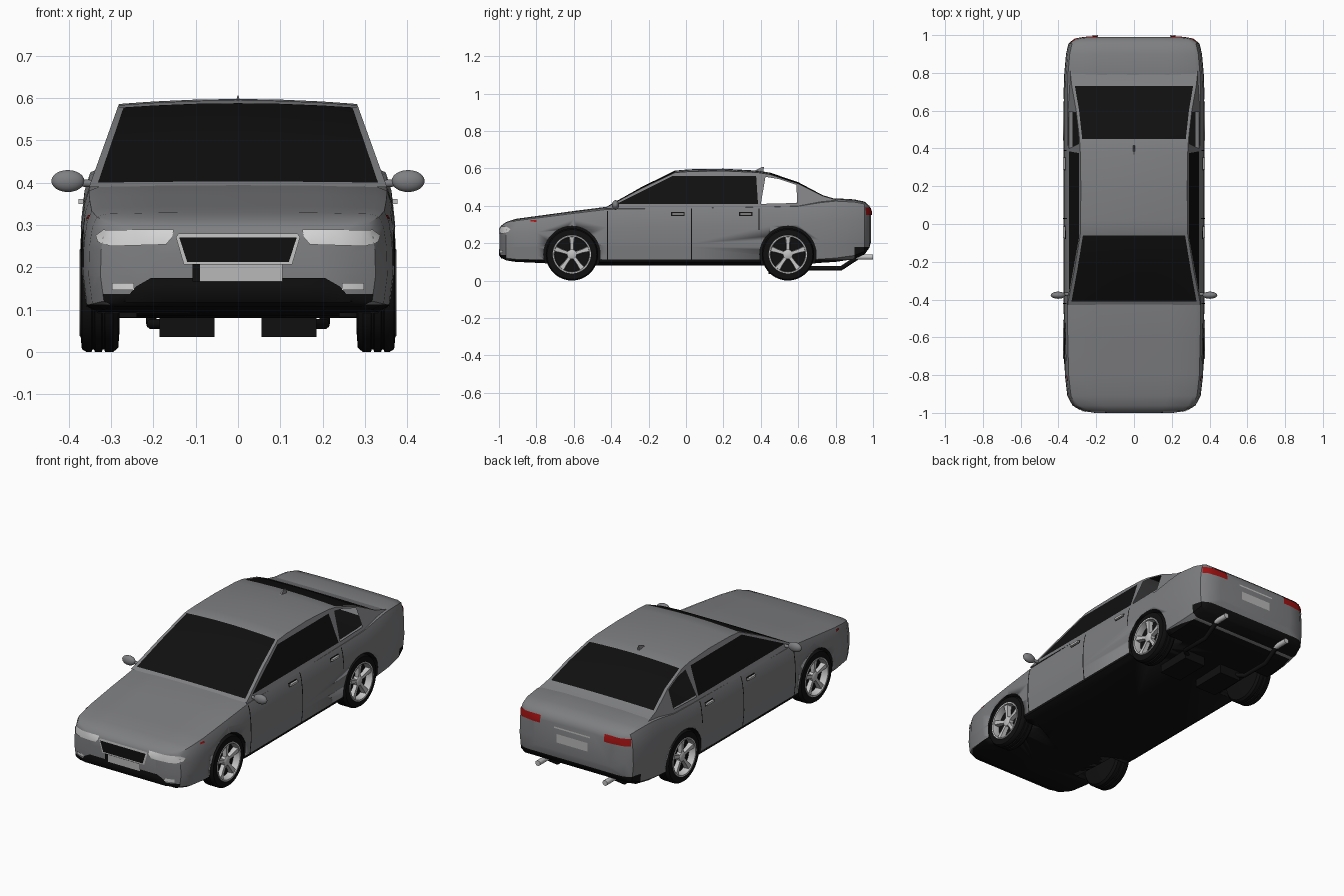
import bpy, bmesh, math
from mathutils import Vector
from mathutils.bvhtree import BVHTree

if "Cube" in bpy.data.objects:
    bpy.data.objects.remove(bpy.data.objects["Cube"])


def material(name, r, g, b):
    m = bpy.data.materials.new(name)
    m.use_nodes = True
    m.diffuse_color = (r, g, b, 1)
    m.node_tree.nodes["Principled BSDF"].inputs["Base Color"].default_value = (r, g, b, 1)
    return m


PAINT = material("grey paint", .21, .213, .222)
BLACK = material("black trim", .005, .005, .005)
SILVER = material("silver metal", .55, .55, .55)
LAMP = material("clear lamp", .68, .68, .68)
PLATE = material("pale plate", .48, .48, .48)
RED = material("red lamp", .36, .006, .006)


def finish(name, bm, mats, angle=35):
    bmesh.ops.remove_doubles(bm, verts=bm.verts[:], dist=1e-5)
    bmesh.ops.recalc_face_normals(bm, faces=bm.faces[:])
    me = bpy.data.meshes.new(name)
    bm.to_mesh(me)
    bm.free()
    for m in mats:
        me.materials.append(m)
    ob = bpy.data.objects.new(name, me)
    bpy.context.collection.objects.link(ob)
    bpy.ops.object.select_all(action='DESELECT')
    ob.select_set(True)
    bpy.context.view_layer.objects.active = ob
    bpy.ops.object.shade_smooth_by_angle(angle=math.radians(angle))
    return ob


def loft(bm, rings, cap=False, closed=True):
    rows = [[bm.verts.new(p) for p in ring] for ring in rings]
    n = len(rows[0])
    for a, b in zip(rows, rows[1:]):
        for i in range(n if closed else n - 1):
            j = (i + 1) % n
            bm.faces.new((a[i], a[j], b[j], b[i]))
    if cap:
        bm.faces.new(rows[0])
        bm.faces.new(rows[-1])


def bisect(bm, co, no):
    bmesh.ops.bisect_plane(bm, geom=bm.verts[:] + bm.edges[:] + bm.faces[:], plane_co=co, plane_no=no)


def lathe(bm, profile, side, cy, cz, n=36):
    # profile holds (radius, x) pairs spun about an axle
    angles = [i * math.tau / n for i in range(n)]
    loft(bm, [[(side * x, cy + r * math.cos(a), cz + r * math.sin(a)) for a in angles] for r, x in profile])


def box(name, lo, hi, mat):
    bm = bmesh.new()
    loft(bm, [[(lo[0], lo[1], z), (hi[0], lo[1], z), (hi[0], hi[1], z), (lo[0], hi[1], z)]
              for z in (lo[2], hi[2])], cap=True)
    return finish(name, bm, [mat])


# Lower body: sections along the length (y, half width, bottom, top)
STATIONS = [(-.997, .20, .14, .275), (-.987, .27, .122, .295), (-.962, .325, .108, .313),
            (-.91, .353, .10, .33), (-.80, .366, .095, .345), (-.60, .371, .085, .372),
            (-.42, .373, .08, .395), (0, .373, .08, .402), (.45, .373, .08, .408),
            (.60, .373, .085, .412), (.72, .372, .095, .432), (.80, .369, .10, .44),
            (.90, .36, .115, .434), (.955, .347, .14, .422), (.98, .315, .175, .40), (.99, .24, .21, .375)]
SECTION = [(0, 0), (.9, 0), (.975, .06), (1, .35), (.995, .65), (.975, .85),
           (.945, .955), (.88, .985), (.5, .997), (0, 1)]
ring = SECTION + [(-a, b) for a, b in SECTION[-2:0:-1]]
bm = bmesh.new()
loft(bm, [[(fx * w, y, zb + fz * (zt - zb)) for fx, fz in ring] for y, w, zb, zt in STATIONS], cap=True)
for z in (.112, .137, .18):
    bisect(bm, (0, 0, z), (0, 0, 1))
for f in bm.faces:
    c = f.calc_center_median()
    limit = .18 if c.y > .9 else .137 if c.y < -.955 else .112
    f.material_index = int(c.z < limit)
body = finish("body", bm, [PAINT, BLACK])
bm = bmesh.new()
bm.from_mesh(body.data)
SURFACE = BVHTree.FromBMesh(bm)
bm.free()

# Wheel arches cut out of the body
WHEELS = [(s, y) for s in (-1, 1) for y in (-.61, .545)]
for s, y in WHEELS:
    bm = bmesh.new()
    lathe(bm, [(0, .24), (.151, .24), (.151, .5), (0, .5)], s, y, .14)
    cutter = finish("arch_cutter", bm, [BLACK])
    cutter.hide_render = True
    mod = body.modifiers.new("arch", 'BOOLEAN')
    mod.object, mod.operation, mod.material_mode = cutter, 'DIFFERENCE', 'TRANSFER'
    bpy.context.view_layer.objects.active = body
    bpy.ops.object.modifier_apply(modifier=mod.name)
    bpy.data.objects.remove(cutter)


def decal(name, outline, mat, view, lift=.004, step=.025):
    # thin plate laid on the body; outline is drawn in the plane facing the view
    place = {"front": lambda u, v: ((u, -3, v), (0, 1, 0)),
             "back": lambda u, v: ((u, 3, v), (0, -1, 0)),
             "left": lambda u, v: ((3, u, v), (-1, 0, 0)),
             "right": lambda u, v: ((-3, u, v), (1, 0, 0)),
             "top": lambda u, v: ((u, v, 3), (0, 0, -1))}[view]
    bm = bmesh.new()
    bm.faces.new([bm.verts.new((u, v, 0)) for u, v in outline])
    for k, axis in enumerate(((1, 0, 0), (0, 1, 0))):
        lo, hi = min(p[k] for p in outline), max(p[k] for p in outline)
        n = int((hi - lo) / step) + 1
        for i in range(1, n):
            bisect(bm, Vector(axis) * (lo + (hi - lo) * i / n), axis)
    for v in bm.verts:
        origin, direction = place(v.co.x, v.co.y)
        hit, normal = SURFACE.ray_cast(Vector(origin), Vector(direction))[:2]
        if hit is None:
            hit, normal = SURFACE.find_nearest(Vector((origin[0], origin[1] / 3, origin[2])))[:2]
        if normal.dot(Vector(direction)) > 0:
            normal = -normal
        v.co = hit + normal * lift
    return finish(name, bm, [mat])


def rect(u0, u1, v0, v1):
    return [(u0, v0), (u1, v0), (u1, v1), (u0, v1)]


# Front details
decal("air_intake", [(-.27, .12), (.27, .12), (.24, .155), (.205, .175), (-.205, .175), (-.24, .155)], BLACK, "front")
decal("grille_frame", [(-.128, .207), (.128, .207), (.147, .272), (.14, .278), (-.14, .278), (-.147, .272)],
      SILVER, "front")
decal("grille", [(-.12, .213), (.12, .213), (.139, .271), (-.139, .271)], BLACK, "front", .007)
decal("front_plate", rect(-.09, .105, .167, .208), PLATE, "front", .008)
decal("front_plate_edge", rect(-.107, -.09, .167, .208), BLACK, "front", .008)
for s, side in ((1, "left"), (-1, "right")):
    def flip(pts):
        return [(s * u, v) for u, v in pts]
    decal(side + "_headlight", flip([(.155, .272), (.17, .254), (.30, .25), (.328, .26), (.333, .275),
                                     (.315, .288), (.152, .288)]), LAMP, "front")
    decal(side + "_fog_light", flip(rect(.245, .295, .147, .163)), LAMP, "front", .006)
    # Rear lights
    decal(side + "_tail_light", flip(rect(.195, .335, .35, .389)), RED, "back")
    # Side details: door gaps, marker and handles
    decal(side + "_marker", rect(-.83, -.80, .313, .322), RED, side)
    for i, (y, lo, hi) in enumerate(((-.42, .11, .372), (.03, .11, .385), (.39, .27, .385))):
        decal(side + "_door_gap_%d" % i, rect(y - .003, y + .003, lo, hi), BLACK, side, .002)
    for i, y in enumerate((-.043, .32)):
        decal(side + "_handle_recess_%d" % i, rect(y - .036, y + .036, .345, .366), BLACK, side, .002)
        box(side + "_handle_%d" % i, (s * .371 - .006, y - .031, .35), (s * .371 + .006, y + .031, .361), SILVER)
decal("rear_plate", rect(-.095, .095, .268, .315), PLATE, "back")
decal("trunk_strip", rect(-.11, .11, .345, .353), SILVER, "back")
decal("cabin_floor", rect(-.325, .325, -.37, .68), BLACK, "top", .003, .06)

# Cabin roof and glass: (y, edge height, crown) along the centre line
ROOF = [(-.43, .39, .002), (-.41, .40, .003), (-.24, .492, .007), (-.06, .577, .011), (.02, .583, .012),
        (.2, .586, .012), (.38, .578, .01), (.45, .567, .01), (.6, .518, .008), (.73, .453, .004), (.81, .43, .003)]


def wall_x(z):
    return .352 - (z - .39) * .36


bm = bmesh.new()
across = [-1, -.95, -.7, -.35, 0, .35, .7, .95, 1]
loft(bm, [[(t * wall_x(z), y, z + c * (1 - t * t)) for t in across] for y, z, c in ROOF], closed=False)
for f in bm.faces:
    c = f.calc_center_median()
    glass = -.41 < c.y < -.06 or .45 < c.y < .73
    f.material_index = int(glass and abs(c.x) < .95 * wall_x(c.z))
    if c.z > .3 and f.normal.z < 0:
        f.normal_flip()
finish("roof_and_screens", bm, [PAINT, BLACK])

# Cabin sides with dark door glass and an open rear quarter window
DOOR = [(-.37, .41), (.385, .41), (.375, .56), (-.07, .56)]
QUARTER = [(.40, .41), (.595, .415), (.59, .512), (.50, .542), (.425, .555)]


def edges(poly):
    return zip(poly, poly[1:] + poly[:1])


def inside(poly, p):
    return all((b[0] - a[0]) * (p.z - a[1]) - (b[1] - a[1]) * (p.y - a[0]) > 0 for a, b in edges(poly))


bm = bmesh.new()
outline = [(y, z) for y, z, c in ROOF] + [(.81, .385), (-.43, .385)]
for s in (-1, 1):
    bm.faces.new([bm.verts.new((s * wall_x(z), y, z)) for y, z in outline])
bmesh.ops.triangulate(bm, faces=bm.faces[:])
for poly in (DOOR, QUARTER):
    for a, b in edges(poly):
        bisect(bm, (0, a[0], a[1]), (0, a[1] - b[1], b[0] - a[0]))
for f in bm.faces:
    f.material_index = int(inside(DOOR, f.calc_center_median()))
bmesh.ops.delete(bm, geom=[f for f in bm.faces if inside(QUARTER, f.calc_center_median())], context='FACES')
finish("cabin_sides", bm, [PAINT, BLACK])

# Roof antenna
bm = bmesh.new()
loft(bm, [[(-.007, .36, .585), (.007, .36, .585), (.007, .415, .58), (-.007, .415, .58)],
          [(-.001, .405, .606), (.001, .405, .606), (.001, .416, .606), (-.001, .416, .606)]], cap=True)
finish("antenna", bm, [PAINT])

# Wheels: grooved tyre, rim, hub and five spokes
TYRE = [(0, .28), (.09, .28), (.13, .283), (.14, .295), (.14, .314), (.134, .316), (.134, .32), (.14, .322),
        (.14, .338), (.134, .34), (.134, .344), (.14, .346), (.14, .358), (.133, .369), (.102, .372),
        (.098, .335), (0, .335)]
for s, y in WHEELS:
    name = ("front_" if y < 0 else "rear_") + ("left_" if s > 0 else "right_")
    bm = bmesh.new()
    lathe(bm, TYRE, s, y, .14)
    finish(name + "tyre", bm, [BLACK])
    bm = bmesh.new()
    lathe(bm, [(.104, .371), (.102, .375), (.095, .374), (.092, .36), (.092, .336)], s, y, .14)
    lathe(bm, [(.026, .336), (.026, .36), (.02, .364), (0, .364)], s, y, .14)
    for k in range(5):
        a = math.pi / 2 + k * math.tau / 5
        radial = Vector((0, math.cos(a), math.sin(a)))
        tangent = Vector((0, -math.sin(a), math.cos(a)))
        loft(bm, [[Vector((s * x, y, .14)) + radial * r + tangent * w * q
                   for q, x in ((-1, .34), (1, .34), (.8, top), (-.8, top))]
                  for r, w, top in ((.015, .010, .36), (.06, .011, .363), (.097, .017, .368))], cap=True)
    finish(name + "rim", bm, [SILVER])


def pipe(name, points, radius, mat):
    cu = bpy.data.curves.new(name, 'CURVE')
    cu.dimensions, cu.bevel_depth, cu.bevel_resolution, cu.use_fill_caps = '3D', radius, 3, True
    sp = cu.splines.new('POLY')
    sp.points.add(len(points) - 1)
    for p, co in zip(sp.points, points):
        p.co = (*co, 1)
    cu.materials.append(mat)
    bpy.context.collection.objects.link(bpy.data.objects.new(name, cu))


# Door mirrors and exhausts
for s, side in ((1, "left"), (-1, "right")):
    bm = bmesh.new()
    bmesh.ops.create_uvsphere(bm, u_segments=20, v_segments=12, radius=1)
    for v in bm.verts:
        v.co = (s * .402 + v.co.x * .039, -.377 + v.co.y * .019, .404 + v.co.z * .026)
    finish(side + "_mirror", bm, [PAINT], 60)
    pipe(side + "_mirror_stalk", [(s * .34, -.37, .398), (s * .385, -.375, .40)], .009, PAINT)
    pipe(side + "_exhaust", [(s * .12, .60, .066), (s * .205, .66, .066), (s * .205, .83, .066),
                             (s * .205, .915, .122)], .012, BLACK)
    pipe(side + "_exhaust_tip", [(s * .205, .91, .126), (s * .205, 1, .126)], .015, SILVER)
    box(side + "_muffler", (s * .12 - .065, .44, .036), (s * .12 + .065, .64, .09), BLACK)
